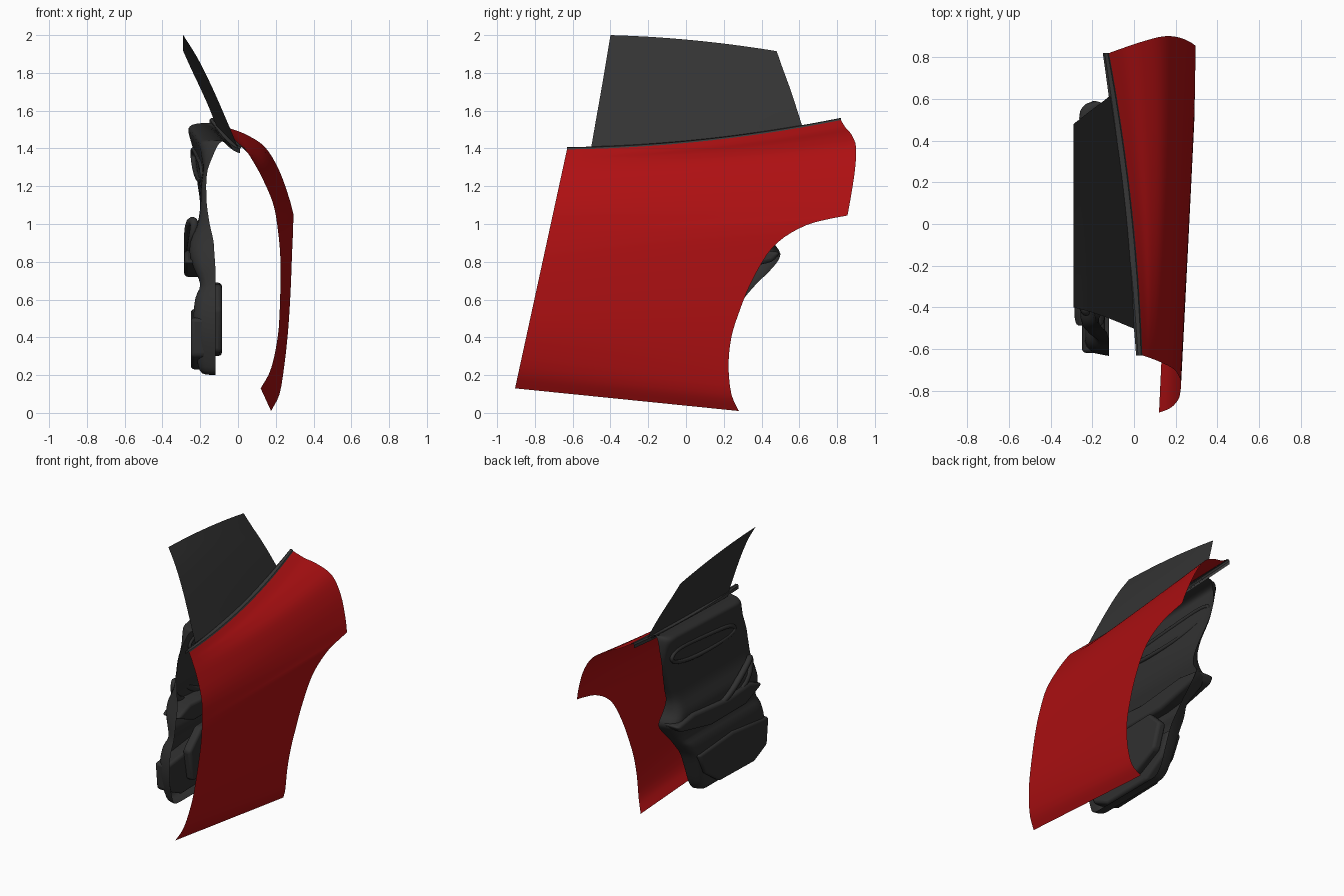
import bpy, bmesh, math
from mathutils import Vector

if "Cube" in bpy.data.objects:
    bpy.data.objects.remove(bpy.data.objects["Cube"])


def material(name, rgb):
    m = bpy.data.materials.new(name)
    m.diffuse_color = (*rgb, 1)
    m.use_nodes = True
    m.node_tree.nodes["Principled BSDF"].inputs["Base Color"].default_value = m.diffuse_color
    return m


RED = material("red paint", (0.42, 0.005, 0.006))
GLASS = material("dark glass", (0.034, 0.034, 0.034))
TRIM = material("trim rubber", (0.042, 0.042, 0.042))
LINING = material("black lining", (0.03, 0.03, 0.03))


def curve(pts, n):
    """Smooth curve through points, n samples per span."""
    p = [Vector(q) for q in pts]
    p = [2 * p[0] - p[1]] + p + [2 * p[-1] - p[-2]]
    out = []
    for i in range(1, len(p) - 2):
        a, b, c, d = p[i - 1:i + 3]
        for k in range(n):
            t = k / n
            out.append(0.5 * (2 * b + (c - a) * t + (2 * a - 5 * b + 4 * c - d) * t * t
                              + (3 * b - a - 3 * c + d) * t ** 3))
    return out + [p[-2]]


def at(pts, key):
    """Linear lookup in sampled (key, value) points."""
    if key <= pts[0][0]:
        return pts[0][1]
    for a, b in zip(pts, pts[1:]):
        if key <= b[0]:
            return a[1] + (b[1] - a[1]) * (key - a[0]) / (b[0] - a[0])
    return pts[-1][1]


def finish(ob, mat, angle=40):
    ob.data.materials.append(mat)
    bpy.ops.object.select_all(action='DESELECT')
    ob.select_set(True)
    bpy.context.view_layer.objects.active = ob
    bpy.ops.object.shade_smooth_by_angle(angle=math.radians(angle))
    return ob


def sheet(name, rows, mat, angle=40):
    """Surface through equally long rows of points."""
    n = len(rows[0])
    verts = [tuple(p) for r in rows for p in r]
    faces = [(i * n + j, i * n + j + 1, (i + 1) * n + j + 1, (i + 1) * n + j)
             for i in range(len(rows) - 1) for j in range(n - 1)]
    me = bpy.data.meshes.new(name)
    me.from_pydata(verts, [], faces)
    ob = bpy.data.objects.new(name, me)
    bpy.context.collection.objects.link(ob)
    return finish(ob, mat, angle)


def prism(name, outline, x0, x1, mat, bevel=0.02):
    """(y, z) outline extruded along x with rounded edges."""
    bm = bmesh.new()
    f = bm.faces.new([bm.verts.new((x0, y, z)) for y, z in outline])
    r = bmesh.ops.extrude_face_region(bm, geom=[f])
    for v in r["geom"]:
        if isinstance(v, bmesh.types.BMVert):
            v.co.x = x1
    bmesh.ops.recalc_face_normals(bm, faces=bm.faces)
    me = bpy.data.meshes.new(name)
    bm.to_mesh(me)
    bm.free()
    ob = bpy.data.objects.new(name, me)
    bpy.context.collection.objects.link(ob)
    b = ob.modifiers.new("round", 'BEVEL')
    b.width, b.segments = bevel, 3
    return finish(ob, mat)


def loop(name, pts, radius, mat):
    """Closed rounded tube through points."""
    cu = bpy.data.curves.new(name, 'CURVE')
    cu.dimensions, cu.bevel_depth, cu.bevel_resolution = '3D', radius, 3
    sp = cu.splines.new('NURBS')
    sp.points.add(len(pts) - 1)
    for p, q in zip(sp.points, pts):
        p.co = (*q, 1)
    sp.use_cyclic_u, sp.order_u = True, 3
    ob = bpy.data.objects.new(name, cu)
    bpy.context.collection.objects.link(ob)
    bpy.ops.object.select_all(action='DESELECT')
    ob.select_set(True)
    bpy.context.view_layer.objects.active = ob
    bpy.ops.object.convert(target='MESH')
    return finish(bpy.context.object, mat)


# outer skin: front edge to wheel arch and rear edge
arch = curve([(.175, .28, .01), (.22, .24, .1), (.245, .225, .25), (.262, .24, .4), (.272, .28, .53),
              (.28, .34, .68), (.286, .43, .84), (.29, .52, .93), (.292, .64, .995),
              (.294, .75, 1.025), (.295, .855, 1.045)], 3)
tail = curve([(.295, .855, 1.045), (.27, .872, 1.14), (.215, .895, 1.29), (.14, .9, 1.41),
              (.04, .875, 1.475), (-.05, .845, 1.51), (-.12, .82, 1.55)], 4)
front = [(p.x, p.y) for p in curve([(.13, .12), (.22, .17), (.35, .202), (.5, .219), (.8, .225), (1, .207),
                                    (1.12, .182), (1.25, .125), (1.34, .075), (1.395, .04)], 4)]
N = 28
rows = []
for r in arch + tail[1:]:
    t = (r.z - .01) / 1.54
    z = .13 + t * 1.265
    f = Vector((at(front, z), -.905 + .275 * t, z))
    row = []
    for j in range(N + 1):
        u = j / N
        p = f.lerp(r, u)
        k = 4 * u * (1 - u) * t ** 5
        row.append(p + Vector((.028 * k, 0, -.034 * k)))
    rows.append(row)
sheet("outer_skin", rows, RED, 60)

# belt strip along the top edge of the skin
belt = rows[-1]
strip = []
for j, p in enumerate(belt):
    w = .03 + .018 * math.sin(math.pi * j / N)
    strip.append([p + Vector((.002, 0, -.004)), p + Vector((-.006, 0, .009)),
                  p + Vector((-w * .7, 0, .012)), p + Vector((-w, 0, .003)), p + Vector((-w, 0, -.02))])
sheet("belt_strip", strip, TRIM)

# window glass
gf = curve([(0, -.502, 1.405), (-.065, -.475, 1.56), (-.14, -.445, 1.73), (-.215, -.42, 1.88), (-.29, -.4, 2)], 4)
gr = curve([(-.115, .615, 1.52), (-.155, .583, 1.62), (-.2, .55, 1.72), (-.245, .515, 1.815),
            (-.29, .48, 1.915)], 4)
glass = []
for i, (a, b) in enumerate(zip(gf, gr)):
    t = i / (len(gf) - 1)
    glass.append([a.lerp(b, j / 14) + Vector((.02 * (1 - t), 0, .015 * t - .02 * (1 - t)))
                  * (4 * j / 14 * (1 - j / 14)) for j in range(15)])
sheet("window_glass", glass, GLASS)

# inner lining: rows of (inner x, edge x, front y, rear y, z)
section = [(-.12, -.12, -.5, .05, .2), (-.19, -.12, -.57, .09, .21), (-.215, -.12, -.6, .14, .27),
           (-.23, -.12, -.63, .19, .4), (-.235, -.12, -.63, .24, .52), (-.225, -.12, -.61, .31, .61),
           (-.2, -.12, -.58, .37, .68), (-.235, -.12, -.56, .46, .77), (-.255, -.125, -.54, .5, .84),
           (-.25, -.13, -.52, .46, .91), (-.215, -.15, -.5, .45, 1.0), (-.2, -.165, -.48, .49, 1.1),
           (-.205, -.18, -.46, .55, 1.22), (-.2, -.18, -.44, .58, 1.31), (-.215, -.16, -.43, .59, 1.39),
           (-.225, -.14, -.42, .59, 1.45), (-.205, -.12, -.42, .585, 1.475), (-.15, -.1, -.42, .58, 1.48),
           (-.1, -.08, -.43, .58, 1.465), (-.055, -.055, -.45, .58, 1.43)]
lo = curve([s[:3] for s in section], 3)
hi = curve([(s[3], s[4], 0) for s in section], 3)
us = [0, .015, .03, .05, .08] + [.12 + .76 * k / 14 for k in range(15)] + [.92, .95, .97, .985, 1]
lining = []
for a, b in zip(lo, hi):
    row = []
    for u in us:
        y = a.z + (b.x - a.z) * u
        d = min(1, min(u, 1 - u) / .08)
        x = a.y + (a.x - a.y) * math.sqrt(1 - (1 - d) ** 2)
        top = max(0, b.y - 1.1) / .4
        row.append((x - .085 * top * y, y, b.y + .1 * top * y))
    lining.append(row)
sheet("inner_lining", lining, LINING)

# armrest, lower pocket and speaker housing
prism("armrest", [(-.5, .8), (-.3, .72), (.1, .72), (.46, .8), (.5, .85), (.3, .88), (-.1, .84), (-.35, .86)],
      -.285, -.14, LINING)
prism("door_pocket", [(-.62, .5), (-.6, .3), (-.45, .23), (-.05, .24), (.12, .36), (.2, .52), (-.2, .55)],
      -.25, -.14, LINING)
prism("speaker_housing", [(-.4, .32), (-.1, .3), (.1, .4), (.16, .58), (.05, .69), (-.3, .68), (-.44, .55)],
      -.15, -.085, LINING)

# pull handle and window frame moulding
loop("pull_handle", [(-.255, .02, .8), (-.265, -.15, .86), (-.262, -.36, 1.01), (-.225, -.43, 1.02),
                     (-.245, -.4, .9), (-.26, -.22, .8), (-.255, -.05, .76)], .022, LINING)
loop("upper_moulding", [(-.185, -.3, 1.22), (-.19, -.3, 1.3), (-.215, .1, 1.36), (-.24, .48, 1.41),
                        (-.235, .52, 1.32), (-.215, .2, 1.24)], .014, LINING)
